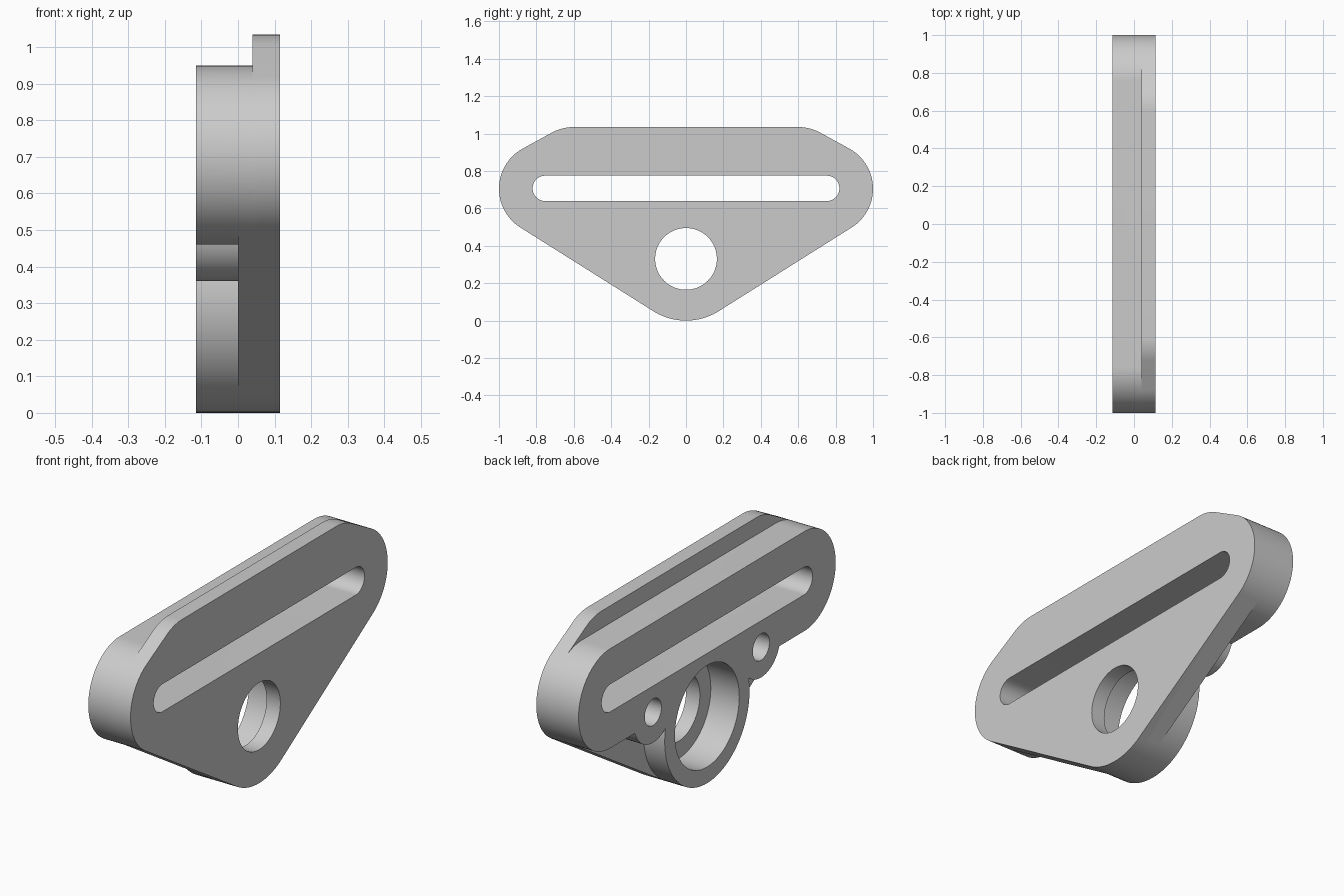
import bpy, bmesh, math

cube = bpy.data.objects.get("Cube")
if cube:
    bpy.data.objects.remove(cube)

# Main dimensions
BACK, MID, STEP, FACE = -0.115, 0.0, 0.04, 0.115
EMBED = 0.07           # how deep joined parts reach into the face plate
END = (0.755, 0.705, 0.245)
SHOULDER = (0.6, 0.79, 0.245)
HUB = (0, 0.33, 0.33)
SEGMENTS = 96

grey = bpy.data.materials.new("plain grey")
grey.use_nodes = True
colour = (0.6, 0.6, 0.6, 1)
grey.diffuse_color = colour
grey.node_tree.nodes["Principled BSDF"].inputs["Base Color"].default_value = colour


def mirrored(circle):
    y, z, r = circle
    return [circle, (-y, z, r)]


def wrap_prism(name, circles, x0, x1):
    """Solid whose outline is a belt wrapped tightly round the circles."""
    bm = bmesh.new()
    for y, z, r in circles:
        for i in range(SEGMENTS):
            a = math.tau * i / SEGMENTS
            for x in (x0, x1):
                bm.verts.new((x, y + r * math.cos(a), z + r * math.sin(a)))
    bmesh.ops.remove_doubles(bm, verts=bm.verts, dist=1e-5)
    hull = bmesh.ops.convex_hull(bm, input=bm.verts)
    spare = {v for v in hull["geom_interior"] + hull["geom_unused"]
             if isinstance(v, bmesh.types.BMVert)}
    bmesh.ops.delete(bm, geom=list(spare), context="VERTS")
    bmesh.ops.dissolve_limit(bm, angle_limit=math.radians(0.5),
                             verts=bm.verts, edges=bm.edges)
    bmesh.ops.recalc_face_normals(bm, faces=bm.faces)
    mesh = bpy.data.meshes.new(name)
    bm.to_mesh(mesh)
    bm.free()
    mesh.materials.append(grey)
    obj = bpy.data.objects.new(name, mesh)
    bpy.context.collection.objects.link(obj)
    return obj


def combine(target, tool, operation):
    mod = target.modifiers.new(operation.lower(), "BOOLEAN")
    mod.object, mod.operation, mod.solver = tool, operation, "EXACT"
    bpy.context.view_layer.objects.active = target
    bpy.ops.object.modifier_apply(modifier=mod.name)
    bpy.data.objects.remove(tool)


# Face plate, the full outline
bracket = wrap_prism("slotted_bracket",
                     mirrored(END) + mirrored(SHOULDER) + [HUB], STEP, FACE)

# Web, raised bar, hub and screw bosses behind it
additions = [
    wrap_prism("web", mirrored(END) + [HUB], MID, EMBED),
    wrap_prism("raised_bar", mirrored(END), BACK, EMBED),
    wrap_prism("hub", [HUB], BACK, EMBED),
]
additions += [wrap_prism("screw_boss", [c], BACK, STEP / 2)
              for c in mirrored((0.42, 0.51, 0.15))]
for part in additions:
    combine(bracket, part, "UNION")

# Long slot, hub bore, wide pocket and blind screw holes
cutters = [
    wrap_prism("slot_cutter", mirrored((0.752, 0.707, 0.068)), -1, 1),
    wrap_prism("bore_cutter", [(0, 0.33, 0.165)], -1, 1),
    wrap_prism("pocket_cutter", [(0, 0.33, 0.25)], -1, STEP),
]
cutters += [wrap_prism("screw_hole_cutter", [c], -1, MID)
            for c in mirrored((0.42, 0.51, 0.065))]
for cutter in cutters:
    cutter.hide_render = True
    combine(bracket, cutter, "DIFFERENCE")

# Smooth the rounds, keep the rims crisp
bpy.ops.object.select_all(action="DESELECT")
bracket.select_set(True)
bpy.context.view_layer.objects.active = bracket
bpy.ops.object.shade_smooth_by_angle(angle=math.radians(30))
